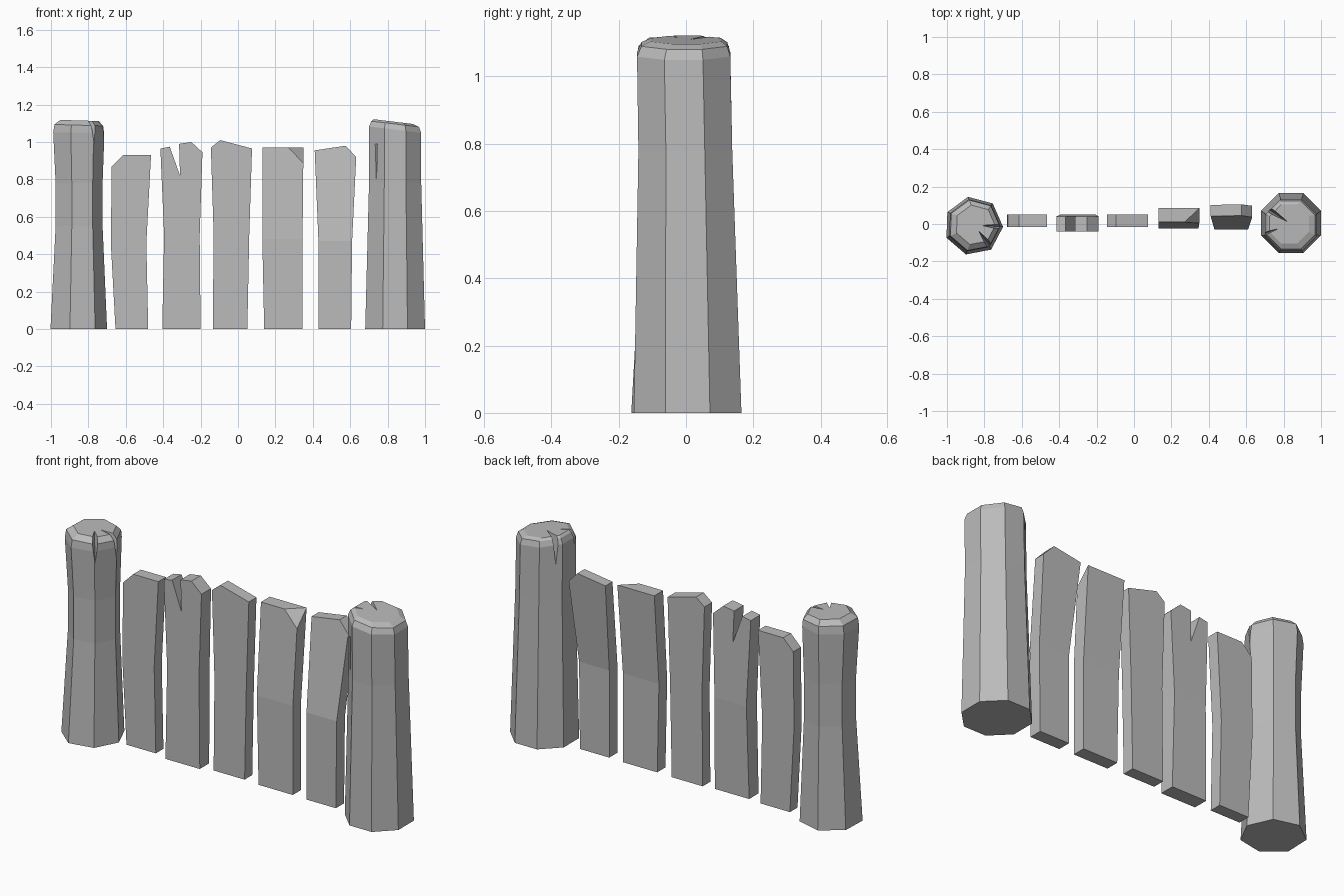
import bpy, bmesh
from math import sin, cos, radians
from mathutils import Vector

cube = bpy.data.objects.get("Cube")
if cube:
    bpy.data.objects.remove(cube, do_unlink=True)

stone = bpy.data.materials.new("plain grey")
stone.use_nodes = True
GREY = (0.5, 0.5, 0.5, 1)
stone.diffuse_color = GREY
stone.node_tree.nodes["Principled BSDF"].inputs["Base Color"].default_value = GREY


def make_object(name, bm):
    bmesh.ops.recalc_face_normals(bm, faces=bm.faces)
    mesh = bpy.data.meshes.new(name)
    bm.to_mesh(mesh)
    bm.free()
    mesh.materials.append(stone)
    obj = bpy.data.objects.new(name, mesh)
    bpy.context.collection.objects.link(obj)
    return obj


def carve(obj, cutter):
    """Subtract the cutter for good, then discard it."""
    mod = obj.modifiers.new("crack", 'BOOLEAN')
    mod.operation = 'DIFFERENCE'
    mod.solver = 'EXACT'
    mod.object = cutter
    graph = bpy.context.evaluated_depsgraph_get()
    mesh = bpy.data.meshes.new_from_object(obj.evaluated_get(graph))
    obj.modifiers.clear()
    obj.data = mesh
    bpy.data.objects.remove(cutter, do_unlink=True)


def wedge(centre, angle, inner, outer, width, low, high):
    """Crack cutter: sharp inside and below, open at the rim."""
    a = radians(angle)
    out, side = Vector((cos(a), sin(a), 0)), Vector((-sin(a), cos(a), 0))
    base = Vector((*centre, 0))
    up = Vector((0, 0, 1))
    bm = bmesh.new()
    for p in (base + out * inner + up * high,
              base + out * outer + side * width + up * high,
              base + out * outer - side * width + up * high,
              base + out * outer + up * low):
        bm.verts.new(p)
    bmesh.ops.convex_hull(bm, input=bm.verts)
    return make_object("crack_cutter", bm)


def post(name, sides, turn, rings):
    """Rings hold centre x, centre y, radius, height, slope along x."""
    bm = bmesh.new()
    loops = []
    for cx, cy, r, z, slope in rings:
        loop = []
        for i in range(sides):
            a = radians(turn + 360 * i / sides)
            dx = r * cos(a)
            loop.append(bm.verts.new((cx + dx, cy + r * sin(a), z + slope * dx)))
        loops.append(loop)
    for lo, hi in zip(loops, loops[1:]):
        for i in range(sides):
            j = (i + 1) % sides
            bm.faces.new((lo[i], lo[j], hi[j], hi[i]))
    bm.faces.new(loops[0][::-1])
    bm.faces.new(loops[-1])
    return make_object(name, bm)


def picket(name, base, mid, mid_z, top, front, back, chamfer=None):
    """base, mid: left and right x; top: outline left to right;
    front, back: y at the foot, the bend and the top."""
    top_z = max(z for x, z in top)

    def depth(z, ys):
        if z <= mid_z:
            return ys[0] + (ys[1] - ys[0]) * z / mid_z
        return ys[1] + (ys[2] - ys[1]) * (z - mid_z) / (top_z - mid_z)

    outline = [(base[0], 0), (mid[0], mid_z), *top, (mid[1], mid_z), (base[1], 0)]
    bm = bmesh.new()
    f, b = ([bm.verts.new((x, depth(z, ys), z)) for x, z in outline]
            for ys in (front, back))
    n = len(outline)
    for v in (f, b):
        bm.faces.new((v[0], v[1], v[-2], v[-1]))
        bm.faces.new(v[1:-1])
    for i in range(n):
        j = (i + 1) % n
        bm.faces.new((f[i], f[j], b[j], b[i]))
    # slice off one front corner
    if chamfer:
        p, q, r = (Vector(c) for c in chamfer)
        normal = (q - p).cross(r - p)
        if normal.z < 0:
            normal.negate()
        bmesh.ops.bisect_plane(bm, geom=bm.verts[:] + bm.edges[:] + bm.faces[:],
                               dist=0.0005, plane_co=p, plane_no=normal,
                               clear_outer=True)
        rim = [e for e in bm.edges if e.is_boundary]
        bmesh.ops.holes_fill(bm, edges=rim, sides=0)
    return make_object(name, bm)


# Gate posts with worn, bevelled heads
right_post = post("right_post", 7, -2, [
    (-0.858, -0.01, 0.158, 0, 0), (-0.855, -0.005, 0.131, 0.55, 0),
    (-0.855, -0.005, 0.131, 0.78, 0), (-0.857, -0.008, 0.143, 1.05, 0),
    (-0.855, -0.008, 0.138, 1.09, -0.03), (-0.85, -0.005, 0.108, 1.115, -0.03)])
left_post = post("left_post", 8, 22.5, [
    (0.84, 0.005, 0.173, 0, 0), (0.84, -0.002, 0.151, 0.78, 0),
    (0.84, -0.007, 0.15, 1.066, -0.12), (0.84, -0.005, 0.138, 1.096, -0.12),
    (0.83, 0, 0.113, 1.109, -0.12)])

# Cracks in the post heads
carve(right_post, wedge((-0.855, -0.005), -53, 0.02, 0.16, 0.025, 0.96, 1.14))
carve(right_post, wedge((-0.855, -0.005), -4, 0.02, 0.16, 0.02, 0.96, 1.14))
carve(left_post, wedge((0.84, 0), 147, -0.02, 0.16, 0.022, 0.95, 1.16))
carve(left_post, wedge((0.84, 0), 200, 0.03, 0.16, 0.012, 1.02, 1.16))
carve(left_post, wedge((0.84, 0), -135, 0.11, 0.16, 0.012, 0.62, 0.99))

# Pickets, from the model's right to its left
picket("picket_1", (-0.655, -0.48), (-0.68, -0.49), 0.46,
       [(-0.675, 0.87), (-0.615, 0.93), (-0.465, 0.93)],
       (-0.015, -0.015, -0.015), (0.05, 0.05, 0.05))
picket("picket_2_split", (-0.405, -0.2), (-0.395, -0.205), 0.5,
       [(-0.415, 0.965), (-0.365, 0.975), (-0.31, 0.82), (-0.315, 0.99),
        (-0.25, 1.0), (-0.19, 0.945)],
       (-0.04, -0.04, -0.04), (0.04, 0.05, 0.04))
picket("picket_3", (-0.135, 0.05), (-0.13, 0.06), 0.5,
       [(-0.145, 0.97), (-0.095, 1.01), (0.075, 0.965)],
       (-0.015, -0.015, -0.015), (0.05, 0.05, 0.05))
picket("picket_4", (0.14, 0.345), (0.13, 0.345), 0.48,
       [(0.13, 0.97), (0.35, 0.97)],
       (-0.025, -0.025, 0.01), (0.045, 0.045, 0.085),
       [(0.27, 0.01, 0.97), (0.35, 0.085, 0.97), (0.35, 0.003, 0.885)])
picket("picket_5", (0.43, 0.605), (0.43, 0.61), 0.47,
       [(0.41, 0.955), (0.575, 0.98), (0.632, 0.92)],
       (-0.03, -0.03, 0.045), (0.04, 0.04, 0.105),
       [(0.475, 0.043, 0.965), (0.41, 0.103, 0.955), (0.41, 0.03, 0.87)])
